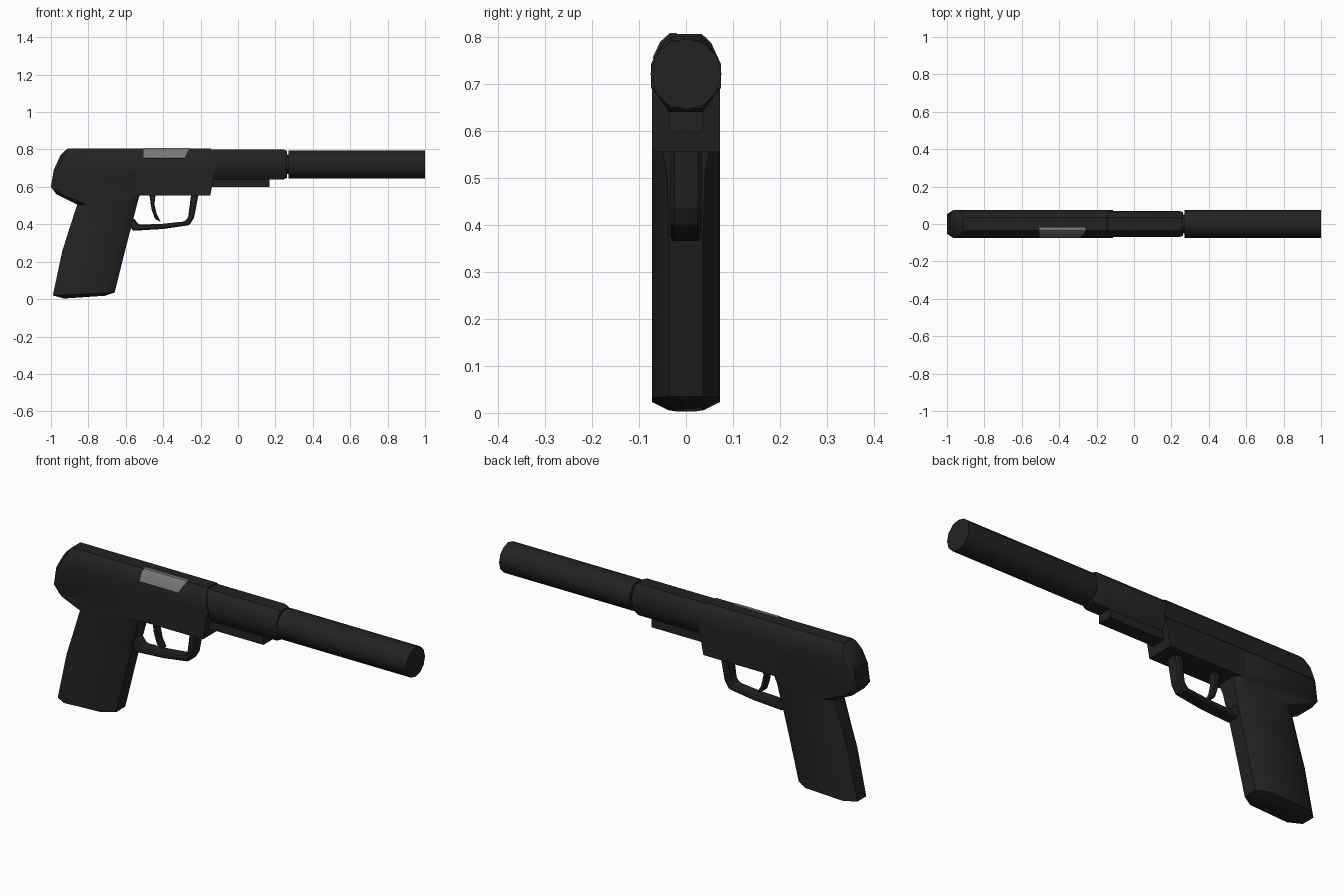
import bpy, bmesh, math

if "Cube" in bpy.data.objects:
    bpy.data.objects.remove(bpy.data.objects["Cube"])


def material(name, v):
    m = bpy.data.materials.new(name)
    m.diffuse_color = (v, v, v, 1)
    m.use_nodes = True
    m.node_tree.nodes["Principled BSDF"].inputs["Base Color"].default_value = m.diffuse_color
    return m


BLACK = material("matte black", 0.016)
STEEL = material("grey steel", 0.18)


def loft(name, rings, mat=BLACK, smooth=35):
    """Skin a stack of equal-length rings and cap both ends."""
    bm = bmesh.new()
    vs = [[bm.verts.new(p) for p in r] for r in rings]
    n = len(rings[0])
    for a, b in zip(vs, vs[1:]):
        for i in range(n):
            j = (i + 1) % n
            bm.faces.new((a[i], a[j], b[j], b[i]))
    bm.faces.new(vs[0])
    bm.faces.new(vs[-1])
    bmesh.ops.recalc_face_normals(bm, faces=bm.faces)
    me = bpy.data.meshes.new(name)
    bm.to_mesh(me)
    bm.free()
    ob = bpy.data.objects.new(name, me)
    bpy.context.collection.objects.link(ob)
    me.materials.append(mat)
    if smooth:
        bpy.ops.object.select_all(action='DESELECT')
        ob.select_set(True)
        bpy.context.view_layer.objects.active = ob
        bpy.ops.object.shade_smooth_by_angle(angle=math.radians(smooth))
    return ob


def plate(name, pts, w, c=0.0):
    """Side profile in x, z extruded to half-width w, optional edge bevel."""
    ob = loft(name, [[(x, y, z) for x, z in pts] for y in (-w, w)], smooth=0)
    if c:
        b = ob.modifiers.new("bevel", 'BEVEL')
        b.width, b.segments, b.limit_method = c, 1, 'ANGLE'
    return ob


def rod(name, x0, x1, r, zc=0.72, n=12):
    def ring(x):
        return [(x, r * math.sin(i * math.tau / n), zc + r * math.cos(i * math.tau / n)) for i in range(n)]
    return loft(name, [ring(x0), ring(x1)], smooth=40)


def mirrored(half):
    return half + [(-y, z) for y, z in reversed(half)]


# slide: faceted roof section, sloped rear and front
def slide_ring(x, slope, w, t):
    half = [(-w, 0.69), (-w, t - 0.063), (-0.72 * w, t - 0.018), (-0.46 * w, t)]
    return [(x + slope * (z - 0.69), y, z) for y, z in mirrored(half)]


loft("slide", [slide_ring(-0.985, 0.45, 0.055, 0.77),
               slide_ring(-0.965, 0.47, 0.074, 0.805),
               slide_ring(-0.112, -0.28, 0.074, 0.805)])


# forward shroud with chamfered belly
def shroud_ring(x, k):
    half = [(-0.036, 0.64), (-0.068, 0.685), (-0.07, 0.742), (-0.052, 0.782), (-0.034, 0.80)]
    return [(x, y * k, 0.72 + (z - 0.72) * k) for y, z in mirrored(half)]


loft("front_shroud", [shroud_ring(-0.2, 1), shroud_ring(0.243, 1), shroud_ring(0.262, 0.9)])
plate("accessory_rail", [(-0.18, 0.65), (-0.18, 0.598), (0.168, 0.598), (0.168, 0.645)], 0.036)

# barrel and suppressor
rod("barrel_thread", 0.2, 0.3, 0.052)
rod("suppressor", 0.27, 1.0, 0.0755)


# grip and rear frame: z, back x, front x, half-width, corner length, corner y
def grip_ring(z, xb, xf, w, c, yb):
    tilt = 0.015 if z < 0.1 else 0
    pts = [(xb, -yb), (xb + c, -w), (xf - c, -w), (xf, -yb)]
    pts += [(x, -y) for x, y in reversed(pts)]
    return [(x, y, z + tilt * (x - xb) / (xf - xb)) for x, y in pts]


loft("grip", [grip_ring(*s) for s in (
    (0.003, -0.93, -0.71, 0.037, 0.04, 0.02),
    (0.02, -0.99, -0.66, 0.072, 0.06, 0.036),
    (0.255, -0.94, -0.605, 0.072, 0.06, 0.036),
    (0.35, -0.91, -0.58, 0.072, 0.06, 0.036),
    (0.505, -0.86, -0.54, 0.072, 0.05, 0.04),
    (0.56, -0.97, -0.525, 0.072, 0.03, 0.05),
    (0.60, -1.0, -0.52, 0.072, 0.03, 0.052),
    (0.692, -0.985, -0.52, 0.072, 0.025, 0.055))])

# forward frame, trigger guard and trigger
plate("front_frame", [(-0.58, 0.692), (-0.58, 0.555), (-0.148, 0.555), (-0.122, 0.692)], 0.072)
plate("trigger_guard", [(-0.59, 0.44), (-0.565, 0.365), (-0.40, 0.375), (-0.26, 0.395), (-0.235, 0.435),
                        (-0.21, 0.565), (-0.25, 0.565), (-0.267, 0.435), (-0.285, 0.415), (-0.41, 0.402),
                        (-0.53, 0.398), (-0.555, 0.43)], 0.033, 0.007)
plate("trigger", [(-0.475, 0.565), (-0.462, 0.48), (-0.445, 0.43), (-0.412, 0.412), (-0.435, 0.455),
                  (-0.447, 0.51), (-0.44, 0.565)], 0.02, 0.004)

# ejection port plate wrapped over the slide facets
outer = [(-0.02, 0.807), (-0.035, 0.807), (-0.055, 0.789), (-0.071, 0.755)]
wrap = outer + [(y + 0.004, z - 0.004) for y, z in reversed(outer)]
loft("ejection_port", [[(-0.505, y, z) for y, z in wrap],
                       [(-0.26 - 0.5 * (0.807 - z), y, z) for y, z in wrap]], STEEL)
